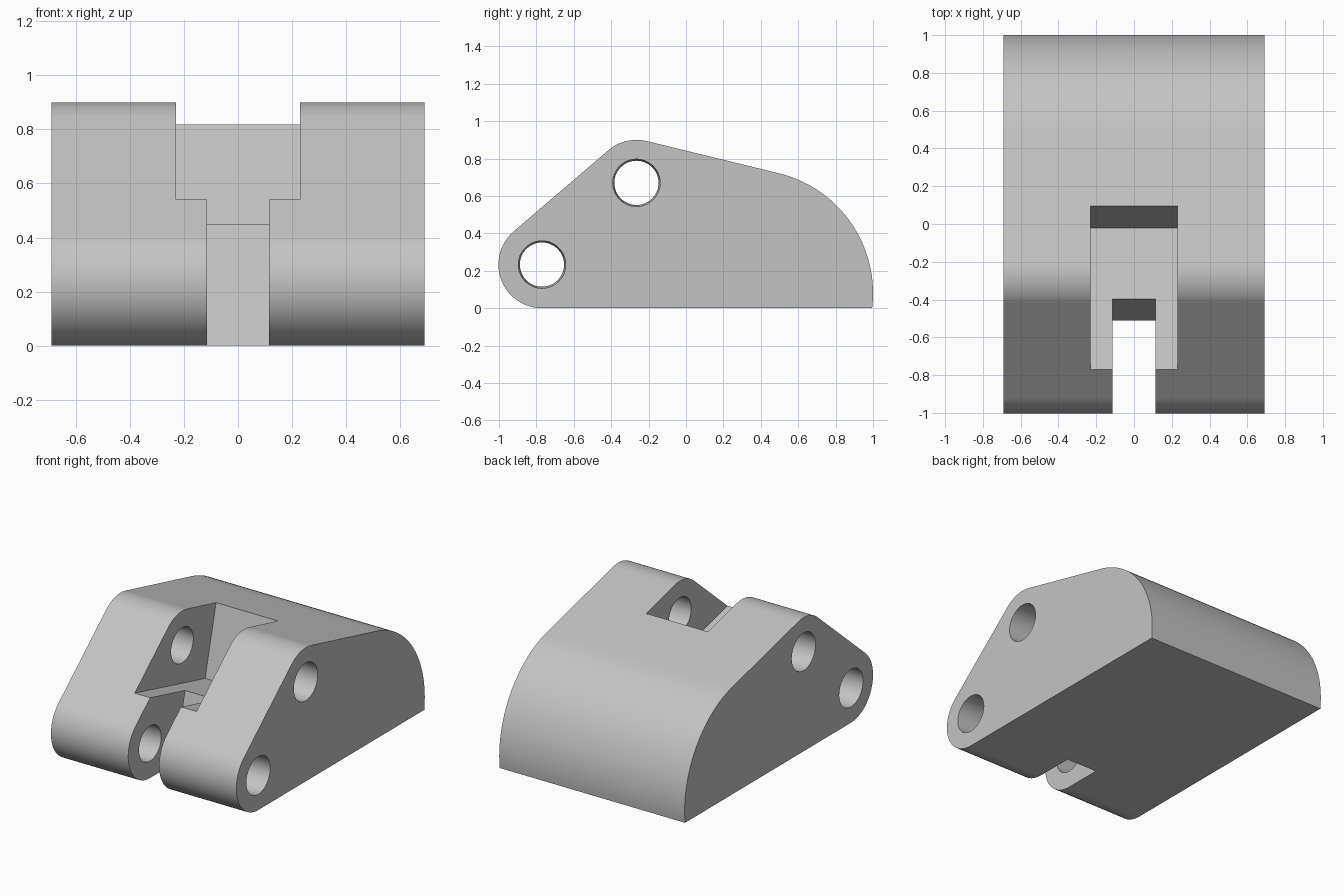
import bpy, bmesh, math
from mathutils import Vector

if "Cube" in bpy.data.objects:
    bpy.data.objects.remove(bpy.data.objects["Cube"])

grey = bpy.data.materials.new("light grey")
grey.diffuse_color = (0.55, 0.55, 0.55, 1)
grey.use_nodes = True
grey.node_tree.nodes["Principled BSDF"].inputs["Base Color"].default_value = grey.diffuse_color


def prism(name, profile, half_width):
    """Extrude a (y, z) outline symmetrically along x."""
    bm = bmesh.new()
    face = bm.faces.new([bm.verts.new((-half_width, y, z)) for y, z in profile])
    ext = bmesh.ops.extrude_face_region(bm, geom=[face])
    verts = [v for v in ext["geom"] if isinstance(v, bmesh.types.BMVert)]
    bmesh.ops.translate(bm, verts=verts, vec=(2 * half_width, 0, 0))
    bmesh.ops.recalc_face_normals(bm, faces=bm.faces)
    mesh = bpy.data.meshes.new(name)
    bm.to_mesh(mesh)
    bm.free()
    obj = bpy.data.objects.new(name, mesh)
    bpy.context.collection.objects.link(obj)
    mesh.materials.append(grey)
    return obj


def arc(cy, cz, r, start, end, steps):
    """Points on an arc, angles in degrees."""
    angles = [math.radians(start + (end - start) * i / steps) for i in range(steps + 1)]
    return [(cy + r * math.cos(a), cz + r * math.sin(a)) for a in angles]


# Side outline: two rounded lugs, a sloping top and a rounded back
LOW, HIGH, R = (-0.77, 0.233), (-0.265, 0.67), 0.233
front = math.degrees(math.atan2(HIGH[1] - LOW[1], HIGH[0] - LOW[0])) + 90
TILT = 76.2
outline = (arc(*LOW, R, 270, front, 24) + arc(*HIGH, 0.23, front, TILT, 12)
           + arc(0.34, 0.08, 0.66, TILT, -6.96, 32))
body = prism("hinge_block", outline, 0.69)

# Tilted upper slot, and the narrow slot that runs down through the base
upper = prism("upper_slot_cutter",
              [(-0.77, 0.54), (-0.02, 0.353), (0.145, 1.02), (-0.77, 1.2), (-1.2, 1.2), (-1.2, 0.647)], 0.23)
lower = prism("lower_slot_cutter",
              [(-1.2, -0.1), (-0.535, -0.1), (-0.385, 0.5), (-0.77, 0.7), (-1.2, 0.7)], 0.115)
cutters = [upper, lower]

# Slightly tapered pin holes, widest at the outer faces
for label, (y, z), inner in (("lower", LOW, 0.115), ("upper", HIGH, 0.23)):
    for side in (-1, 1):
        x0, x1 = inner - 0.02, 0.70
        bpy.ops.mesh.primitive_cone_add(
            vertices=48, radius1=0.118, radius2=0.127, depth=x1 - x0,
            location=(side * (x0 + x1) / 2, y, z), rotation=(0, side * math.pi / 2, 0))
        hole = bpy.context.object
        hole.name = label + "_pin_hole_cutter"
        hole.data.materials.append(grey)
        cutters.append(hole)

# Cut everything out of the block
bpy.ops.object.select_all(action='DESELECT')
bpy.context.view_layer.objects.active = body
body.select_set(True)
for cutter in cutters:
    mod = body.modifiers.new("cut", 'BOOLEAN')
    mod.operation, mod.solver, mod.object = 'DIFFERENCE', 'EXACT', cutter
    bpy.ops.object.modifier_apply(modifier=mod.name)
for cutter in cutters:
    bpy.data.objects.remove(cutter)

# Smooth the rounded surfaces, keep the flats flat
bpy.ops.object.shade_smooth_by_angle(angle=math.radians(30))
normals = body.modifiers.new("flat_faces", 'WEIGHTED_NORMAL')
normals.keep_sharp = True
